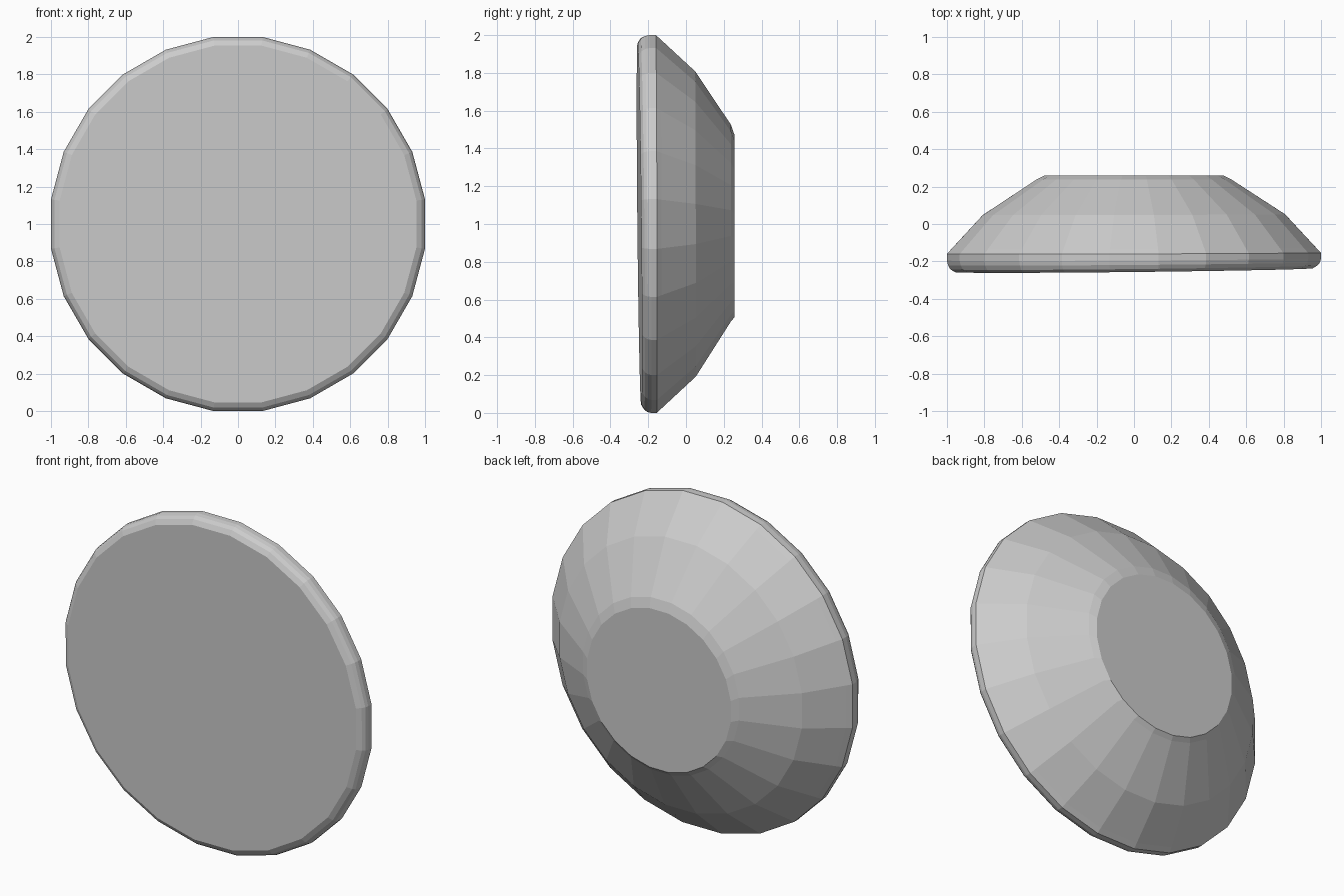
import bpy, bmesh, math

if "Cube" in bpy.data.objects:
    bpy.data.objects.remove(bpy.data.objects["Cube"])

SEGMENTS = 24
# Profile as (radius, y, z shift, tilt of ring) from the front face to the back face
PROFILE = [
    (0.962, -0.247, 0.0, 1.0),
    (0.990, -0.231, 0.0, 1.0),
    (1.003, -0.212, 0.0, 0.7),
    (1.0086, -0.190, 0.0, 0.5),
    (1.0086, -0.157, 0.0, 0.3),
    (0.985, -0.132, 0.0, 0.2),
    (0.815, 0.050, 0.0, 0.2),
    (0.525, 0.238, 0.005, 0.0),
    (0.484, 0.258, -0.012, 0.0),
]


def lathe_y(name, profile, segments):
    """Turn the profile around a horizontal axis through z = 1."""
    bm = bmesh.new()
    rings = []
    for r, y, dz, tilt in profile:
        ring = []
        for i in range(segments):
            a = 2 * math.pi * (i + 0.5) / segments
            x, z = r * math.cos(a), r * math.sin(a)
            ring.append(bm.verts.new((x, y + tilt * (0.011 * x - 0.010 * z), 1 + z + dz)))
        rings.append(ring)
    for a, b in zip(rings, rings[1:]):
        for i in range(segments):
            j = (i + 1) % segments
            bm.faces.new((a[i], a[j], b[j], b[i]))
    bm.faces.new(rings[0])
    bm.faces.new(rings[-1])
    bmesh.ops.recalc_face_normals(bm, faces=bm.faces)
    mesh = bpy.data.meshes.new(name)
    bm.to_mesh(mesh)
    bm.free()
    obj = bpy.data.objects.new(name, mesh)
    bpy.context.collection.objects.link(obj)
    return obj


# Faceted dish with a flat front, rounded rim and tapered back
lathe_y("faceted_disc", PROFILE, SEGMENTS)
